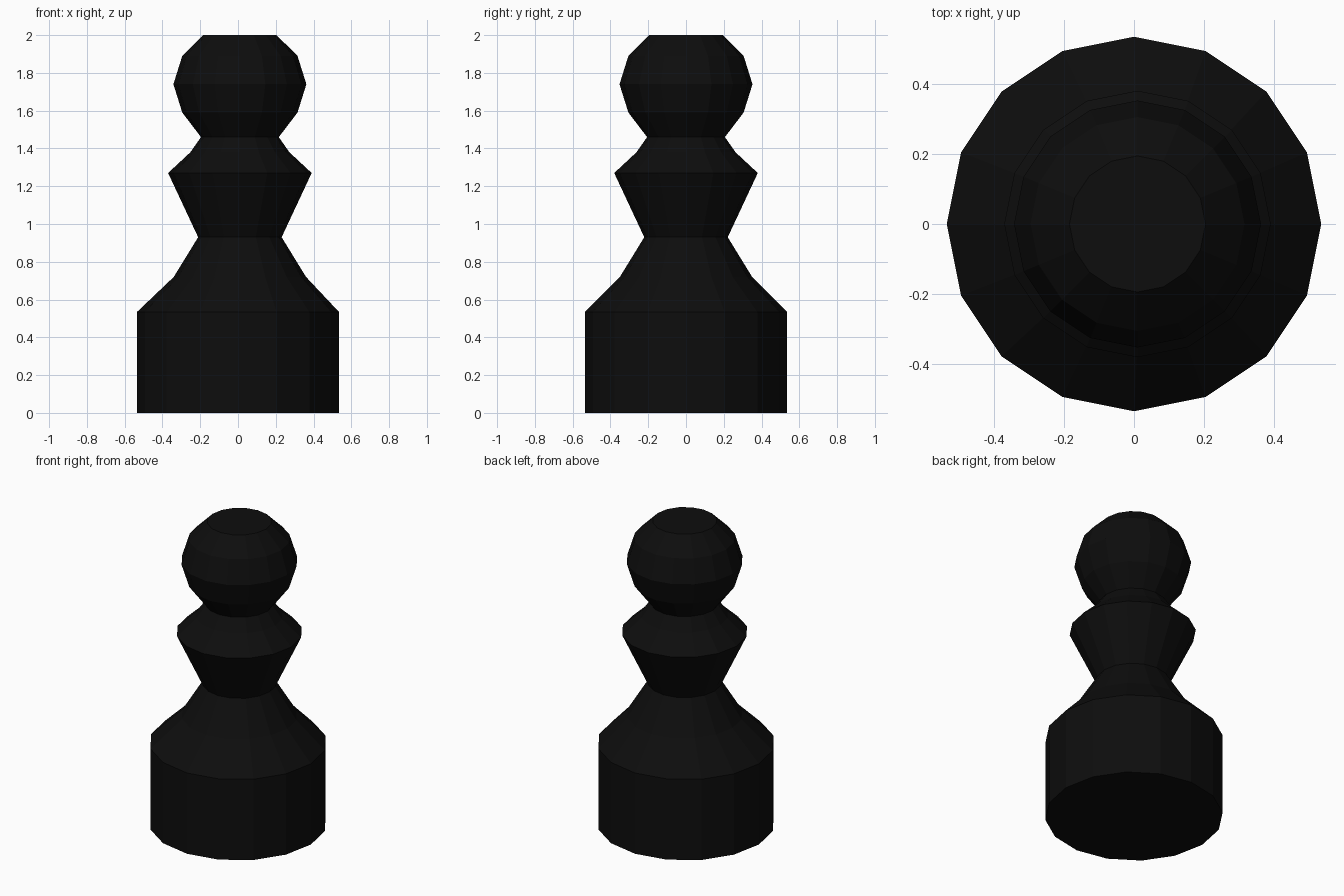
import bpy
import bmesh
from math import cos, sin, tau

SIDES = 16
LEAN = 0.01  # the upper turning sits slightly off the base axis

cube = bpy.data.objects.get("Cube")
if cube:
    bpy.data.objects.remove(cube, do_unlink=True)

black = bpy.data.materials.new("black_paint")
black.use_nodes = True
colour = (0.004, 0.004, 0.004, 1)
black.diffuse_color = colour
black.node_tree.nodes["Principled BSDF"].inputs["Base Color"].default_value = colour


def lathe(name, profile, cap_bottom=False, cap_top=False):
    """Turn (radius, height, x offset) rings into a flat-faced part."""
    bm = bmesh.new()
    rings = []
    for radius, z, offset in profile:
        rings.append([
            bm.verts.new((offset + radius * cos(tau * i / SIDES),
                          radius * sin(tau * i / SIDES), z))
            for i in range(SIDES)])
    for low, high in zip(rings, rings[1:]):
        for i in range(SIDES):
            j = (i + 1) % SIDES
            bm.faces.new((low[i], low[j], high[j], high[i]))
    if cap_bottom:
        bm.faces.new(rings[0][::-1])
    if cap_top:
        bm.faces.new(rings[-1])
    mesh = bpy.data.meshes.new(name)
    bm.to_mesh(mesh)
    bm.free()
    mesh.materials.append(black)
    part = bpy.data.objects.new(name, mesh)
    bpy.context.collection.objects.link(part)
    return part


# Drum base with sloping shoulder, up to the waist
lathe("base", [(0.534, 0, 0), (0.534, 0.535, 0),
               (0.35, 0.72, LEAN), (0.221, 0.93, LEAN)], cap_bottom=True)

# Flared collar, from waist to neck
lathe("collar", [(0.221, 0.93, LEAN), (0.38, 1.27, LEAN),
                 (0.262, 1.38, LEAN), (0.206, 1.46, LEAN)])

# Faceted ball head with a flat crown
lathe("head", [(0.206, 1.46, LEAN), (0.305, 1.59, LEAN), (0.352, 1.74, LEAN),
               (0.305, 1.89, LEAN), (0.194, 2.0, LEAN)], cap_top=True)
